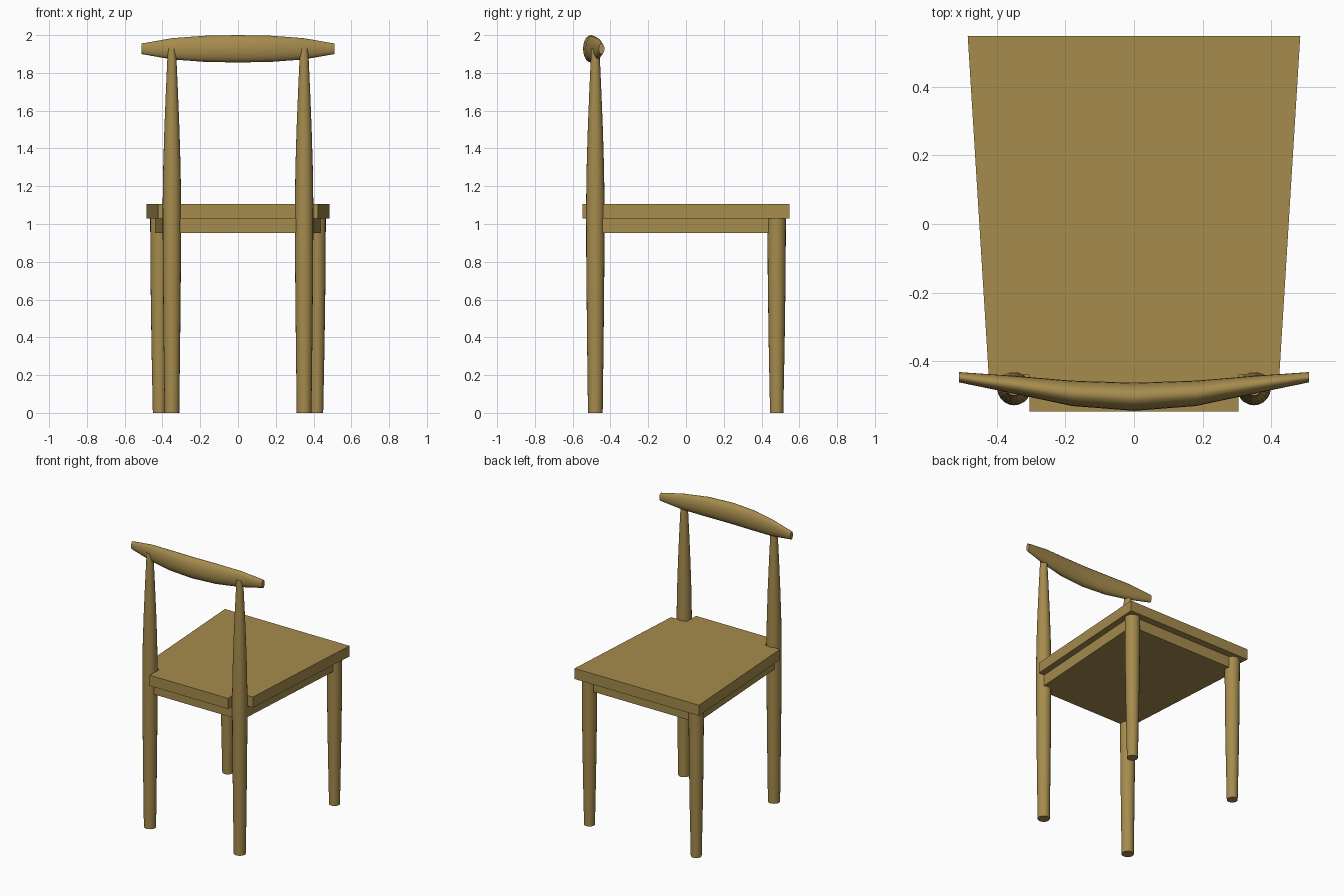
import bpy, math

if "Cube" in bpy.data.objects:
    bpy.data.objects.remove(bpy.data.objects["Cube"])

wood = bpy.data.materials.new("wood")
wood.diffuse_color = (0.38, 0.26, 0.075, 1)
wood.use_nodes = True
wood.node_tree.nodes["Principled BSDF"].inputs["Base Color"].default_value = wood.diffuse_color


def make_object(name, verts, faces, smooth=False):
    mesh = bpy.data.meshes.new(name)
    mesh.from_pydata(verts, [], faces)
    mesh.materials.append(wood)
    obj = bpy.data.objects.new(name, mesh)
    bpy.context.collection.objects.link(obj)
    if smooth:
        bpy.ops.object.select_all(action='DESELECT')
        obj.select_set(True)
        bpy.context.view_layer.objects.active = obj
        bpy.ops.object.shade_smooth_by_angle(angle=math.radians(40))
    return obj


def slab(name, outline, z0, z1):
    """Extrude a counter-clockwise outline between two heights."""
    n = len(outline)
    verts = [(x, y, z) for z in (z0, z1) for x, y in outline]
    faces = [tuple(reversed(range(n))), tuple(range(n, 2 * n))]
    faces += [(i, (i + 1) % n, n + (i + 1) % n, n + i) for i in range(n)]
    return make_object(name, verts, faces)


def loft(name, rings):
    """Join rings of equal vertex count and cap both ends."""
    n = len(rings[0])
    verts = [v for ring in rings for v in ring]
    faces = [tuple(reversed(range(n))), tuple(range(len(verts) - n, len(verts)))]
    for k in range(len(rings) - 1):
        a, b = k * n, (k + 1) * n
        faces += [(a + i, a + (i + 1) % n, b + (i + 1) % n, b + i) for i in range(n)]
    return make_object(name, verts, faces, smooth=True)


def turned(name, x, y, profile, n=20):
    """Round post from (height, radius) pairs."""
    angles = [2 * math.pi * i / n for i in range(n)]
    loft(name, [[(x + r * math.cos(a), y + r * math.sin(a), z) for a in angles]
                for z, r in profile])


# seat: tapered board, notched round the front posts
half = [(0.305, -0.547), (0.305, -0.44), (0.424, -0.44), (0.485, 0.548)]
slab("seat", half + [(-x, y) for x, y in reversed(half)], 1.03, 1.105)

# apron: solid tapered block under the seat
slab("apron", [(0.377, -0.5), (0.44, 0.5), (-0.44, 0.5), (-0.377, -0.5)], 0.952, 1.03)

# legs and tall posts
leg_profile = [(0, 0.035), (0.35, 0.042), (0.7, 0.047), (1.03, 0.049)]
post_profile = [(0, 0.039), (0.4, 0.044), (0.8, 0.048), (1.1, 0.049), (1.3, 0.046),
                (1.5, 0.040), (1.7, 0.032), (1.9, 0.023), (1.93, 0.021)]
for side, label in ((-1, "left"), (1, "right")):
    turned("back_leg_" + label, side * 0.416, 0.48, leg_profile)
    turned("front_post_" + label, side * 0.35, -0.48, post_profile)

# backrest: bowed bar, oval section swelling to the middle (x, y, y radius, z radius)
stations = [(0, -0.504, 0.041, 0.0725), (0.18, -0.494, 0.037, 0.069),
            (0.35, -0.469, 0.026, 0.056), (0.51, -0.447, 0.015, 0.028)]
stations = [(-x, y, a, b) for x, y, a, b in reversed(stations[1:])] + stations
angles = [2 * math.pi * i / 20 for i in range(20)]
loft("backrest_bar", [[(x, y + a * math.cos(t), 1.9275 + b * math.sin(t)) for t in angles]
                      for x, y, a, b in stations])
